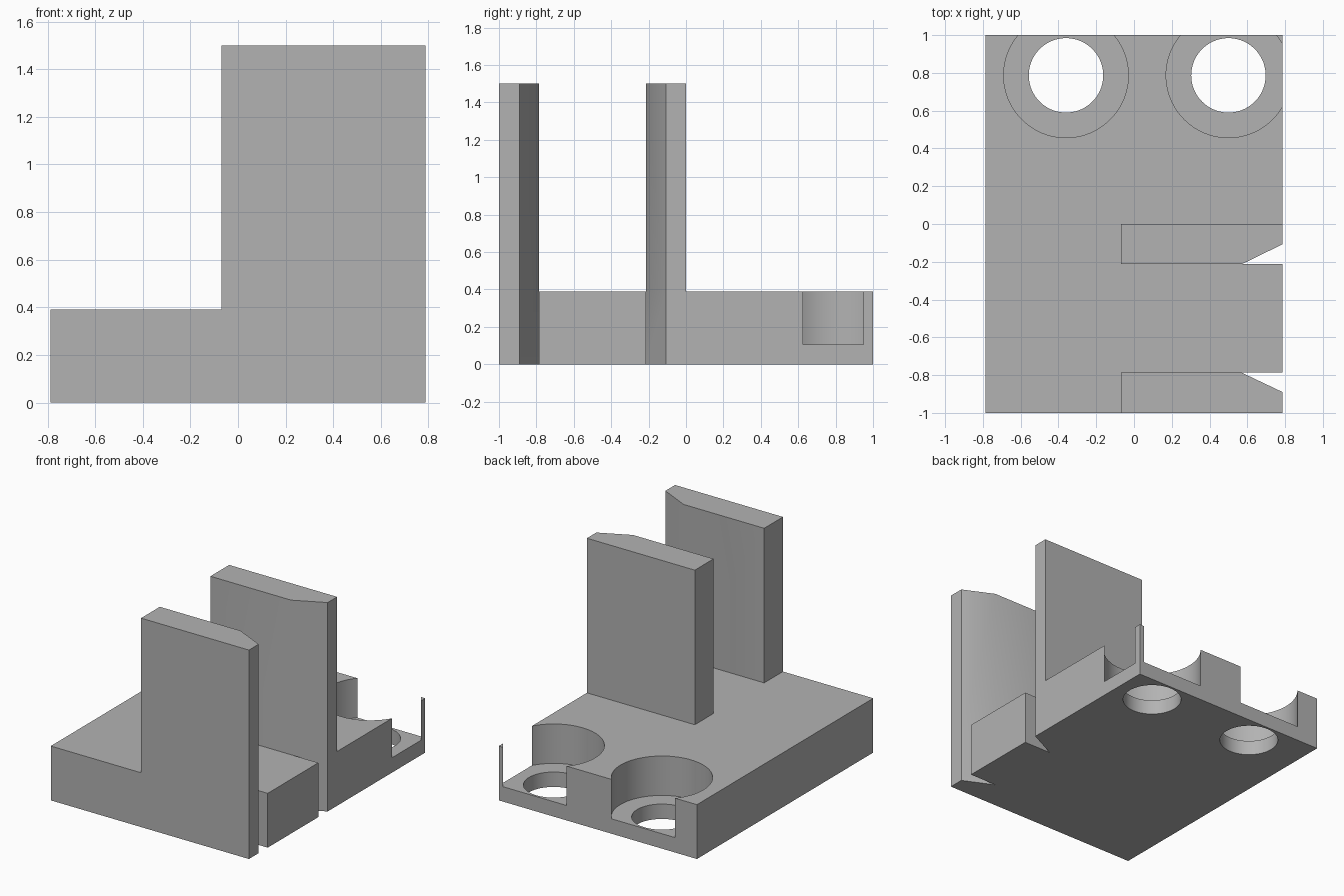
import bpy, bmesh, math

if "Cube" in bpy.data.objects:
    bpy.data.objects.remove(bpy.data.objects["Cube"], do_unlink=True)

grey = bpy.data.materials.new("plain grey")
grey.use_nodes = True
colour = (0.448, 0.448, 0.448, 1)
grey.diffuse_color = colour
grey.node_tree.nodes["Principled BSDF"].inputs["Base Color"].default_value = colour

WIDTH, BASE_TOP, PLATE_TOP, LEDGE = 0.787, 0.39, 1.5, 0.107
PLATE_X, TAPER_X = -0.07, 0.57


def prism(name, outline, low, high):
    """Extrude a plan outline between two heights."""
    bm = bmesh.new()
    face = bm.faces.new([bm.verts.new((x, y, low)) for x, y in outline])
    top = bmesh.ops.extrude_face_region(bm, geom=[face])["geom"]
    for v in top:
        if isinstance(v, bmesh.types.BMVert):
            v.co.z = high
    bmesh.ops.recalc_face_normals(bm, faces=bm.faces)
    mesh = bpy.data.meshes.new(name)
    bm.to_mesh(mesh)
    bm.free()
    mesh.materials.append(grey)
    obj = bpy.data.objects.new(name, mesh)
    bpy.context.collection.objects.link(obj)
    return obj


def circle(cx, cy, r, n=96):
    return [(cx + r * math.cos(math.tau * i / n), cy + r * math.sin(math.tau * i / n))
            for i in range(n)]


def combine(target, tool, operation):
    """Apply a boolean and remove the tool."""
    tool.hide_render = True
    mod = target.modifiers.new(operation.title(), "BOOLEAN")
    mod.operation, mod.object, mod.solver = operation, tool, "EXACT"
    bpy.context.view_layer.objects.active = target
    bpy.ops.object.modifier_apply(modifier=mod.name)
    bpy.data.objects.remove(tool, do_unlink=True)


# Base slab with two wedge notches in its left edge
bracket = prism("bracket", [
    (-WIDTH, -1), (WIDTH, -1), (WIDTH, -0.89), (TAPER_X, -0.787), (WIDTH, -0.787),
    (WIDTH, -0.213), (TAPER_X, -0.213), (WIDTH, -0.107), (WIDTH, 1), (-WIDTH, 1)],
    0, BASE_TOP)

# Counterbored mounting holes, open to the back edge
for cx in (-0.36, 0.5):
    combine(bracket, prism("counterbore", circle(cx, 0.787, 0.33), LEDGE, 1), "DIFFERENCE")
    combine(bracket, prism("bolt_hole", circle(cx, 0.787, 0.197), -0.5, 1), "DIFFERENCE")

# Upright plates with tapered facing ends
for name, outer, inner, tip in (("front_plate", -1, -0.787, -0.89),
                                ("rear_plate", 0, -0.213, -0.107)):
    plate = prism(name, [(PLATE_X, outer), (WIDTH, outer), (WIDTH, tip),
                         (TAPER_X, inner), (PLATE_X, inner)], BASE_TOP, PLATE_TOP)
    combine(bracket, plate, "UNION")

# Soft shading on the bores and shallow tapers only
bpy.ops.object.select_all(action="DESELECT")
bracket.select_set(True)
bpy.context.view_layer.objects.active = bracket
bpy.ops.object.shade_smooth_by_angle(angle=math.radians(30))
